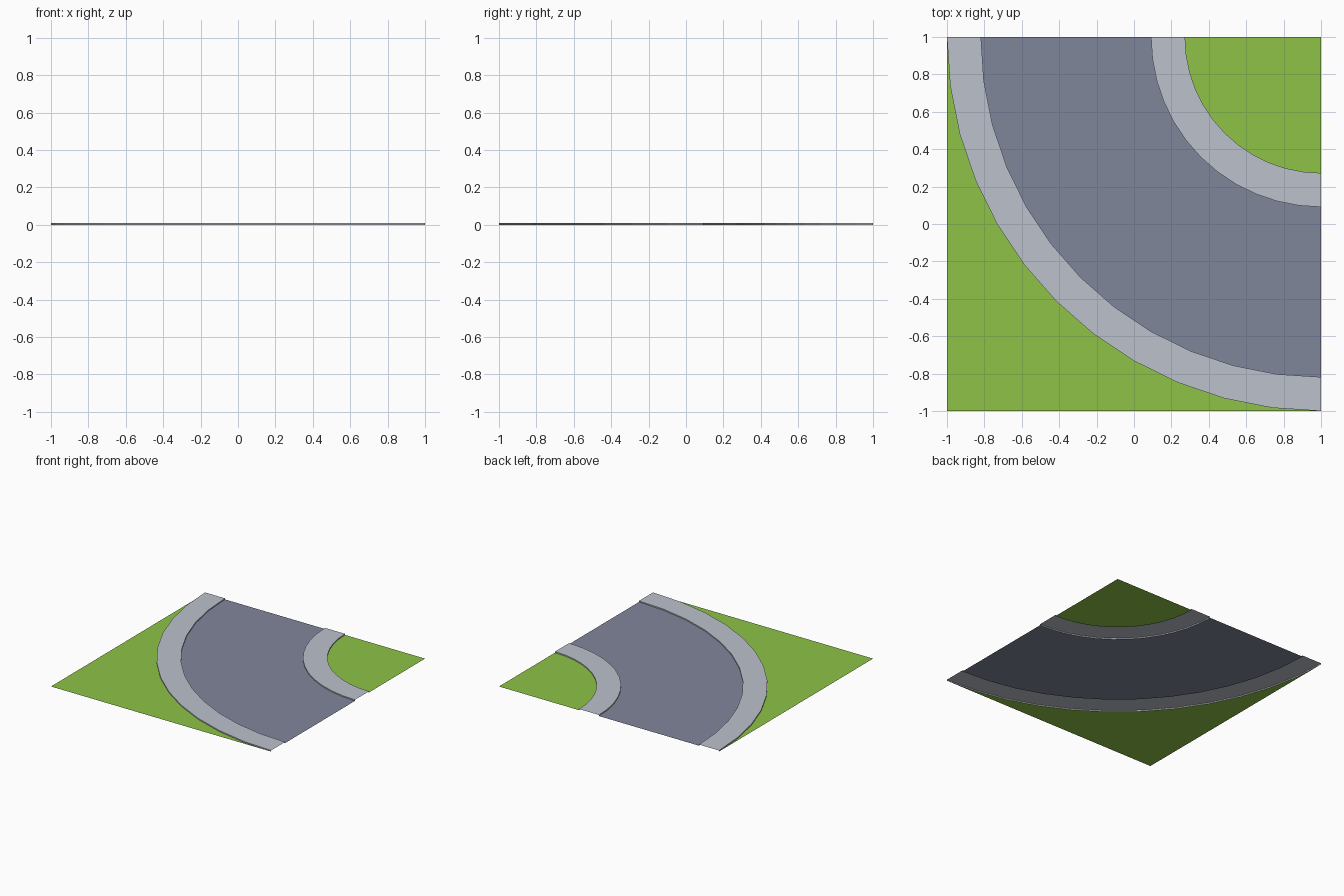
import bpy, bmesh, math

if "Cube" in bpy.data.objects:
    bpy.data.objects.remove(bpy.data.objects["Cube"])

H = 0.0091            # kerb height
SEG = 12              # facets per quarter turn
R_GRASS, R_IN, R_OUT, R_MAX = 8 / 11, 10 / 11, 20 / 11, 2.0


def material(name, srgb):
    m = bpy.data.materials.new(name)
    lin = [((c / 255 + 0.055) / 1.055) ** 2.4 for c in srgb]
    m.diffuse_color = (*lin, 1)
    m.use_nodes = True
    m.node_tree.nodes["Principled BSDF"].inputs["Base Color"].default_value = m.diffuse_color
    return m


def arc_point(r, i, z):
    # quarter turn around the corner (1, 1), from -x round to -y
    a = math.pi + i / SEG * math.pi / 2
    return (1 + r * math.cos(a), 1 + r * math.sin(a), z)


def finish(name, bm, mat):
    me = bpy.data.meshes.new(name)
    bm.to_mesh(me)
    bm.free()
    me.materials.append(mat)
    ob = bpy.data.objects.new(name, me)
    bpy.context.collection.objects.link(ob)


def sweep(name, profile, mat):
    # profile of (radius, height) points swept along the bend
    bm = bmesh.new()
    rings = [[bm.verts.new(arc_point(r, i, z)) for r, z in profile]
             for i in range(SEG + 1)]
    for a, b in zip(rings, rings[1:]):
        for j in range(len(profile) - 1):
            bm.faces.new((a[j], a[j + 1], b[j + 1], b[j]))
    finish(name, bm, mat)


def fan(name, corner, r, mat, flip):
    # flat grass between a tile corner and an arc
    bm = bmesh.new()
    c = bm.verts.new((corner, corner, 0))
    arc = [bm.verts.new(arc_point(r, i, 0)) for i in range(SEG + 1)]
    for a, b in zip(arc, arc[1:]):
        bm.faces.new((c, b, a) if flip else (c, a, b))
    finish(name, bm, mat)


grass = material("grass green", (141, 194, 71))
asphalt = material("asphalt grey", (128, 134, 155))
paving = material("paving light grey", (188, 193, 204))

# road surface
sweep("road", [(R_IN, 0), (R_OUT, 0)], asphalt)

# raised pavements with kerb walls
for name, r0, r1 in (("inner_pavement", R_GRASS, R_IN),
                     ("outer_pavement", R_OUT, R_MAX)):
    sweep(name, [(r0, 0), (r0, H), (r1, H), (r1, 0)], paving)

# grass corners
fan("inner_grass", 1, R_GRASS, grass, False)
fan("outer_grass", -1, R_MAX, grass, True)
